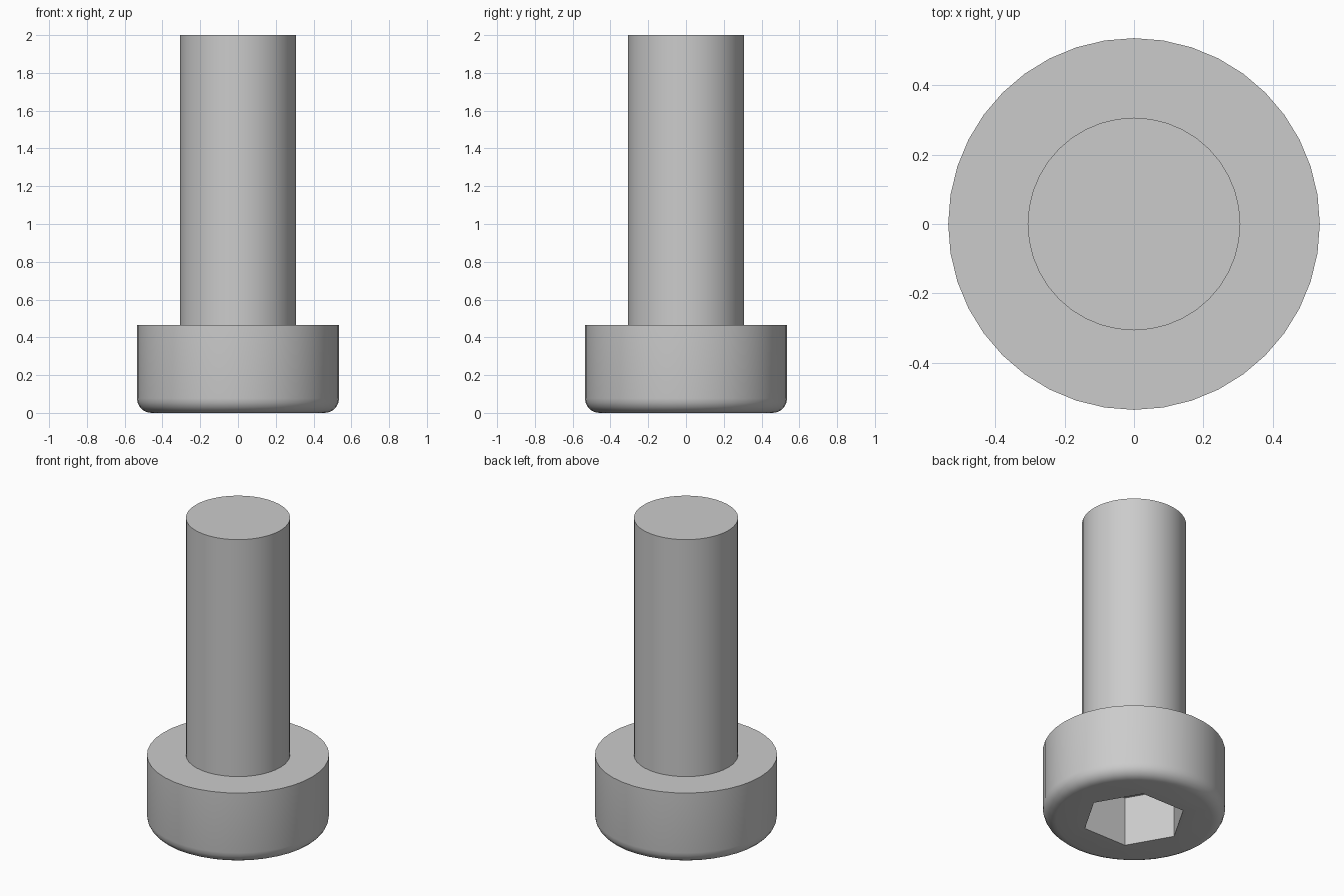
import bpy, bmesh, math

if "Cube" in bpy.data.objects:
    bpy.data.objects.remove(bpy.data.objects["Cube"])

HEAD_R, HEAD_H, SHAFT_R, TOP = 0.535, 0.465, 0.306, 2.0
FILLET, HEX_R, HEX_DEPTH, SIDES = 0.077, 0.307, 0.32, 40


def lathe(name, profile, sides):
    """Revolve an (r, z) profile around z and cap both ends."""
    bm = bmesh.new()
    rings = []
    for r, z in profile:
        rings.append([bm.verts.new((r * math.cos(2 * math.pi * i / sides),
                                    r * math.sin(2 * math.pi * i / sides), z))
                      for i in range(sides)])
    for a, b in zip(rings, rings[1:]):
        for i in range(sides):
            j = (i + 1) % sides
            bm.faces.new((a[i], a[j], b[j], b[i]))
    bm.faces.new(rings[0][::-1])
    bm.faces.new(rings[-1])
    mesh = bpy.data.meshes.new(name)
    bm.to_mesh(mesh)
    bm.free()
    ob = bpy.data.objects.new(name, mesh)
    bpy.context.collection.objects.link(ob)
    return ob


# Bolt body: rounded lower rim, head wall, shoulder and plain shaft
rim = [(HEAD_R - FILLET + FILLET * math.sin(t), FILLET - FILLET * math.cos(t))
       for t in (math.pi / 2 * k / 5 for k in range(6))]
bolt = lathe("socket_head_bolt",
             rim + [(HEAD_R, HEAD_H), (SHAFT_R, HEAD_H), (SHAFT_R, TOP)], SIDES)

# Hexagonal key socket cut into the underside of the head
cutter = lathe("hex_socket_cutter", [(HEX_R, -0.1), (HEX_R, HEX_DEPTH)], 6)
cutter.hide_render = True
cut = bolt.modifiers.new("hex_socket", 'BOOLEAN')
cut.operation = 'DIFFERENCE'
cut.solver = 'EXACT'
cut.object = cutter

bpy.context.view_layer.objects.active = bolt
bolt.select_set(True)
bpy.ops.object.modifier_apply(modifier=cut.name)
bpy.data.objects.remove(cutter)

# Smooth round walls, crisp edges
bpy.ops.object.shade_smooth_by_angle(angle=math.radians(30))
